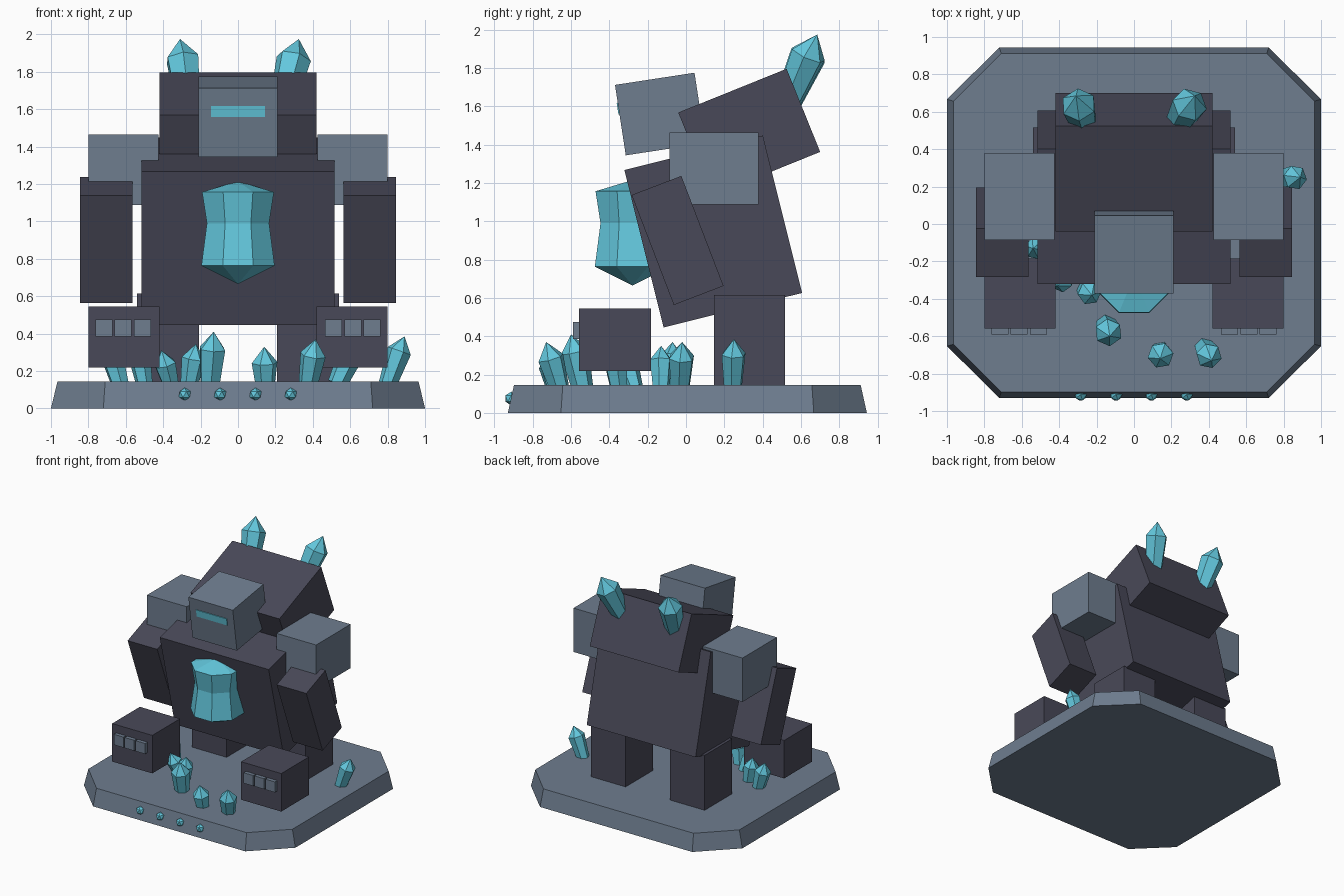
import bpy, bmesh, math
from mathutils import Vector, Matrix

if "Cube" in bpy.data.objects:
    bpy.data.objects.remove(bpy.data.objects["Cube"])


def material(name, color):
    m = bpy.data.materials.new(name)
    m.diffuse_color = (*color, 1)
    m.use_nodes = True
    m.node_tree.nodes["Principled BSDF"].inputs["Base Color"].default_value = m.diffuse_color
    return m


DARK = material("dark stone", (0.066, 0.066, 0.098))
SLATE = material("slate stone", (0.156, 0.205, 0.275))
CYAN = material("cyan crystal", (0.125, 0.58, 0.73))


def finish(bm, name, mat):
    bmesh.ops.recalc_face_normals(bm, faces=bm.faces)
    me = bpy.data.meshes.new(name)
    bm.to_mesh(me)
    bm.free()
    me.materials.append(mat)
    ob = bpy.data.objects.new(name, me)
    bpy.context.collection.objects.link(ob)
    return ob


def box(name, center, size, mat, tilt=0):
    """Box tilted forward about x by an angle in degrees."""
    bm = bmesh.new()
    bmesh.ops.create_cube(bm, size=1)
    bm.transform(Matrix.Translation(center) @ Matrix.Rotation(math.radians(tilt), 4, 'X')
                 @ Matrix.Diagonal((*size, 1)))
    return finish(bm, name, mat)


def lathe(name, profile, sides, mat, matrix, turn=0.0):
    """Faceted solid of (radius, height) points; the first and last are tips or flat ends."""
    bm = bmesh.new()
    rings = []
    for r, h in profile:
        if r == 0:
            rings.append([bm.verts.new((0, 0, h))])
        else:
            angles = [turn + 2 * math.pi * i / sides for i in range(sides)]
            rings.append([bm.verts.new((r * math.cos(a), r * math.sin(a), h)) for a in angles])
    for a, b in zip(rings, rings[1:]):
        for i in range(sides):
            j = (i + 1) % sides
            if len(a) == 1:
                bm.faces.new((a[0], b[j], b[i]))
            elif len(b) == 1:
                bm.faces.new((a[i], a[j], b[0]))
            else:
                bm.faces.new((a[i], a[j], b[j], b[i]))
    for ring in (rings[0], rings[-1]):
        if len(ring) > 1:
            bm.faces.new(ring)
    bm.transform(matrix)
    return finish(bm, name, mat)


def shard(name, base, tip, r):
    """Six-sided pointed crystal from base to tip."""
    base, axis = Vector(base), Vector(tip) - Vector(base)
    n = axis.length
    rot = axis.to_track_quat('Z', 'Y').to_matrix().to_4x4()
    profile = [(r * 0.75, 0), (r, n - r * 1.25), (0, n)]
    lathe(name, profile, 6, CYAN, Matrix.Translation(base) @ rot, 0.3)


# Chamfered base slab
bm = bmesh.new()
rings = []
for z, ox, oy, cx, cy in ((0, 1, 0.937, 0.72, 0.66), (0.145, 0.965, 0.905, 0.71, 0.65)):
    corner = [(ox, -cy), (ox, cy), (cx, oy), (-cx, oy), (-ox, cy), (-ox, -cy), (-cx, -oy), (cx, -oy)]
    rings.append([bm.verts.new((x, y + 0.007, z)) for x, y in corner])
    bm.faces.new(rings[-1])
for i in range(8):
    j = (i + 1) % 8
    bm.faces.new((rings[0][i], rings[0][j], rings[1][j], rings[1][i]))
finish(bm, "base", SLATE)

# Studs along the front edge of the base
for i in range(4):
    bm = bmesh.new()
    bmesh.ops.create_icosphere(bm, subdivisions=1, radius=0.036)
    bm.transform(Matrix.Translation((-0.285 + 0.189 * i, -0.912, 0.075)))
    finish(bm, "base_stud", CYAN)

# Body, hunched back and head
box("torso", (0, 0.142, 0.947), (1.03, 0.745, 0.847), DARK, 14)
box("back_hump", (0, 0.33, 1.465), (0.84, 0.61, 0.468), DARK, 22)
box("head", (0, -0.135, 1.56), (0.42, 0.42, 0.372), SLATE, 8.7)
tilt = Matrix.Rotation(math.radians(8.7), 4, 'X')
box("visor", Vector((0, -0.135, 1.56)) + tilt @ Vector((0, -0.211, 0.06)),
    (0.29, 0.009, 0.06), CYAN, 8.7)

# Mirrored limbs
for s, side in ((-1, "left"), (1, "right")):
    box(side + "_shoulder", (s * 0.612, 0.146, 1.276), (0.375, 0.465, 0.375), SLATE)
    box(side + "_arm", (s * 0.705, -0.044, 0.9), (0.28, 0.278, 0.615), DARK, 21)
    box(side + "_fist", (s * 0.61, -0.371, 0.382), (0.38, 0.374, 0.325), DARK)
    box(side + "_leg", (s * 0.374, 0.331, 0.38), (0.33, 0.372, 0.47), DARK)
    for k in (-1, 0, 1):
        box(side + "_knuckle", (s * 0.614 + k * 0.103, -0.57, 0.43), (0.09, 0.04, 0.09), SLATE)

# Chest crystal with a narrow waist
lathe("chest_crystal", [(0, 0.665), (0.212, 0.763), (0.18, 0.99), (0.208, 1.157), (0, 1.215)],
      8, CYAN, Matrix.Translation((0, -0.28, 0)), math.pi / 8)

# Crystals on the hump
shard("left_back_crystal", (-0.265, 0.53, 1.62), (-0.31, 0.685, 1.975), 0.095)
shard("right_back_crystal", (0.235, 0.53, 1.62), (0.325, 0.685, 1.975), 0.095)

# Crystals growing from the base: base x, y, tip x, y, z, radius
for bx, by, tx, ty, tz, r in (
        (0.80, 0.245, 0.89, 0.25, 0.385, 0.066),
        (-0.26, -0.35, -0.225, -0.38, 0.345, 0.064),
        (-0.15, -0.54, -0.13, -0.60, 0.41, 0.075),
        (0.145, -0.68, 0.14, -0.72, 0.33, 0.07),
        (0.375, -0.66, 0.415, -0.73, 0.37, 0.07),
        (-0.36, -0.27, -0.41, -0.33, 0.31, 0.062),
        (-0.63, -0.08, -0.70, -0.07, 0.37, 0.065),
        (-0.50, -0.13, -0.54, -0.13, 0.35, 0.06),
        (0.53, -0.03, 0.64, -0.02, 0.37, 0.07)):
    shard("ground_crystal", (bx, by, 0.13), (tx, ty, tz), r)
